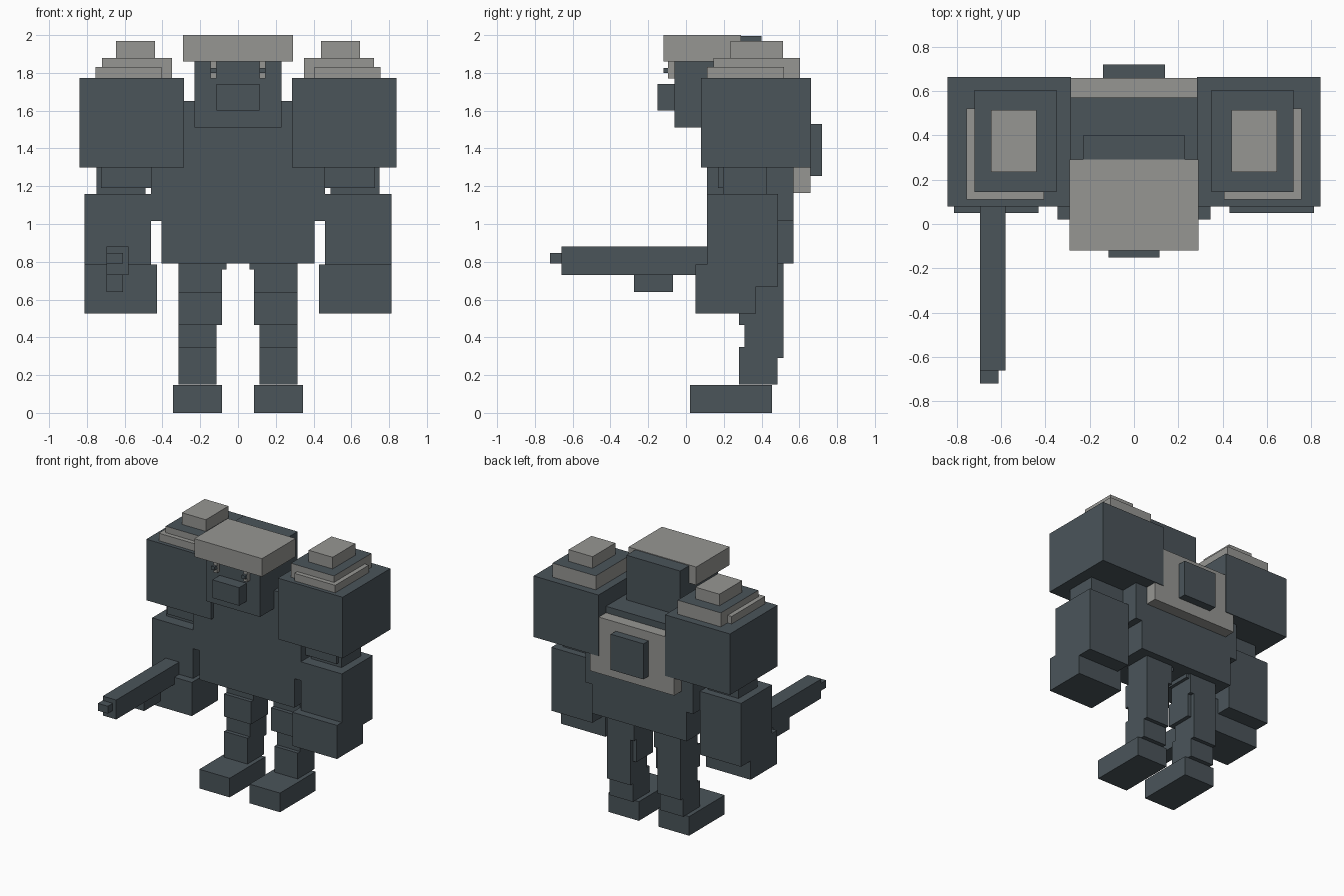
import bpy
import bmesh

cube = bpy.data.objects.get("Cube")
if cube:
    bpy.data.objects.remove(cube, do_unlink=True)


def material(name, color):
    mat = bpy.data.materials.new(name)
    mat.use_nodes = True
    mat.diffuse_color = color
    mat.node_tree.nodes["Principled BSDF"].inputs["Base Color"].default_value = color
    return mat


DARK = material("dark slate", (0.069, 0.089, 0.102, 1))
LIGHT = material("light grey", (0.305, 0.305, 0.29, 1))


def box(name, x, y, z, mat=DARK, top=None):
    """Flat-faced box from (min, max) ranges, with an optional top colour."""
    bm = bmesh.new()
    bmesh.ops.create_cube(bm, size=1)
    for v in bm.verts:
        v.co = [(lo + hi) / 2 + c * (hi - lo) for c, (lo, hi) in zip(v.co, (x, y, z))]
    bm.normal_update()
    mesh = bpy.data.meshes.new(name)
    mesh.materials.append(mat)
    if top:
        mesh.materials.append(top)
        for f in bm.faces:
            f.material_index = int(f.normal.z > 0.5)
    bm.to_mesh(mesh)
    bm.free()
    obj = bpy.data.objects.new(name, mesh)
    bpy.context.collection.objects.link(obj)


def centred(name, half, y, z, mat=DARK):
    box(name, (-half, half), y, z, mat)


def pair(name, x, y, z, mat=DARK, top=None):
    box("left_" + name, x, y, z, mat, top)
    box("right_" + name, (-x[1], -x[0]), y, z, mat, top)


# Head
centred("head", 0.23, (-0.06, 0.40), (1.51, 1.995))
centred("brow", 0.29, (-0.12, 0.29), (1.86, 2.0), LIGHT)
centred("snout", 0.115, (-0.15, -0.06), (1.60, 1.74))
pair("eye", (0.115, 0.145), (-0.095, -0.06), (1.77, 1.86), LIGHT)
pair("pupil", (0.115, 0.145), (-0.12, -0.06), (1.80, 1.827))

# Body
centred("torso", 0.46, (0.11, 0.57), (1.015, 1.65))
centred("waist", 0.405, (0.11, 0.57), (0.79, 1.015))
centred("back_plate", 0.36, (0.57, 0.658), (1.165, 1.60), LIGHT)
centred("back_pack", 0.14, (0.655, 0.72), (1.255, 1.53))

# Shoulders with stacked pads
pair("shoulder", (0.285, 0.84), (0.08, 0.663), (1.30, 1.772))
pair("lower_pad", (0.405, 0.755), (0.11, 0.52), (1.77, 1.83), LIGHT)
pair("upper_pad", (0.35, 0.72), (0.145, 0.603), (1.77, 1.88), LIGHT, DARK)
pair("pad_cap", (0.44, 0.645), (0.235, 0.513), (1.88, 1.97), LIGHT)

# Arms
pair("upper_arm", (0.46, 0.725), (0.17, 0.43), (1.19, 1.31))
pair("elbow", (0.49, 0.75), (0.195, 0.43), (1.15, 1.30))
pair("forearm", (0.46, 0.812), (0.11, 0.487), (0.67, 1.16))
pair("hand", (0.43, 0.812), (0.05, 0.37), (0.525, 0.785))

# Legs
pair("hip", (0.06, 0.315), (0.31, 0.50), (0.76, 0.80))
pair("thigh", (0.085, 0.315), (0.31, 0.515), (0.64, 0.79))
pair("knee", (0.085, 0.315), (0.28, 0.485), (0.465, 0.64))
pair("calf", (0.115, 0.315), (0.31, 0.515), (0.29, 0.65))
pair("ankle", (0.115, 0.315), (0.28, 0.485), (0.15, 0.35))
pair("foot", (0.085, 0.345), (0.02, 0.455), (0, 0.148))

# Gun in the right hand
box("gun_barrel", (-0.695, -0.58), (-0.66, 0.12), (0.73, 0.88))
box("gun_muzzle", (-0.695, -0.61), (-0.72, -0.66), (0.79, 0.847))
box("gun_magazine", (-0.695, -0.61), (-0.275, -0.07), (0.64, 0.73))
